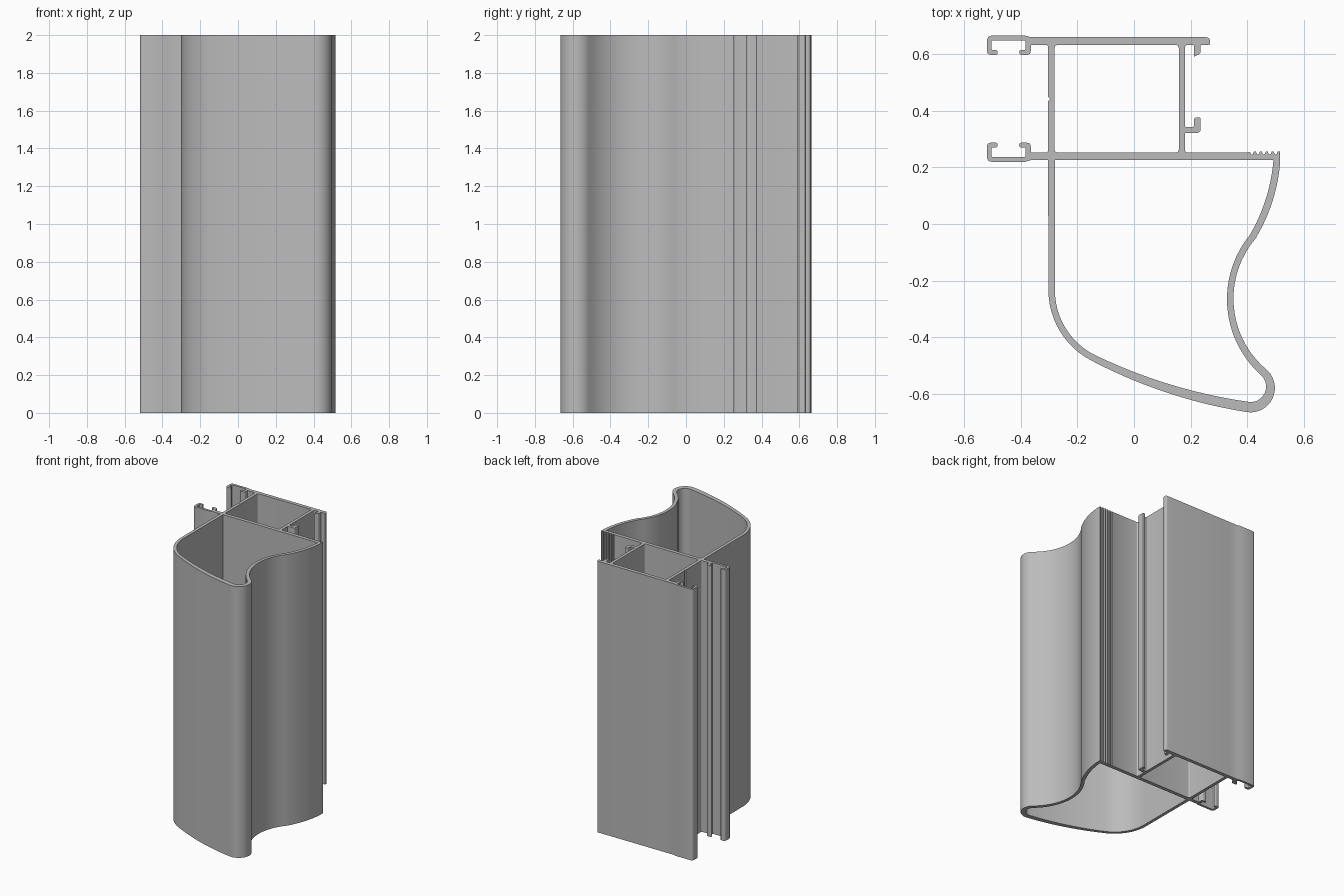
import bpy, bmesh, math
from mathutils import Vector

HEIGHT = 2.0
MIRROR = 0.884          # the two side channels mirror about y = MIRROR / 2


def rounded(corners, steps=4):
    """Open polyline; a third value on a corner rounds it by that distance."""
    out = []
    for i, c in enumerate(corners):
        p = Vector(c[:2])
        if len(c) == 2:
            out.append(p)
            continue
        a = p + (Vector(corners[i - 1][:2]) - p).normalized() * c[2]
        b = p + (Vector(corners[(i + 1) % len(corners)][:2]) - p).normalized() * c[2]
        for k in range(steps + 1):
            t = k / steps
            out.append(a * (1 - t) ** 2 + p * 2 * t * (1 - t) + b * t * t)
    return out


def arc(start, via, end, steps):
    """Circular arc through three points, without its start point."""
    a, b, c = Vector(start), Vector(via), Vector(end)
    d = 2 * (a.x * (b.y - c.y) + b.x * (c.y - a.y) + c.x * (a.y - b.y))
    aa, bb, cc = a.length_squared, b.length_squared, c.length_squared
    o = Vector(((aa * (b.y - c.y) + bb * (c.y - a.y) + cc * (a.y - b.y)) / d,
                (aa * (c.x - b.x) + bb * (a.x - c.x) + cc * (b.x - a.x)) / d))
    angles = [math.atan2(p.y - o.y, p.x - o.x) for p in (a, b, c)]
    sweep = (angles[2] - angles[0]) % math.tau
    if (angles[1] - angles[0]) % math.tau > sweep:
        sweep -= math.tau
    r = (a - o).length
    return [o + Vector((math.cos(t), math.sin(t))) * r
            for t in (angles[0] + sweep * k / steps for k in range(1, steps + 1))]


def arc_chain(start, pieces):
    out = [Vector(start)]
    for via, end, steps in pieces:
        out += arc(out[-1], via, end, steps)
    return out


# Hooked channel at the left of the back wall, and its mirror on the middle wall
channel = [(-0.365, 0.659), (-0.385, 0.665), (-0.519, 0.665, 0.02), (-0.519, 0.597, 0.015),
           (-0.481, 0.597, 0.008), (-0.481, 0.614, 0.008), (-0.503, 0.614, 0.004),
           (-0.503, 0.648, 0.006), (-0.383, 0.648, 0.006), (-0.383, 0.614, 0.004),
           (-0.405, 0.614, 0.008), (-0.405, 0.597, 0.008), (-0.364, 0.597, 0.015),
           (-0.364, 0.632, 0.004)]
mirrored = [(c[0], MIRROR - c[1], *c[2:]) for c in reversed(channel)]

# Box side wall with its small marking groove
left_wall = [(-0.303, 0.632, 0.01), (-0.303, 0.449), (-0.295, 0.441), (-0.303, 0.433),
             (-0.303, 0.252, 0.01)]

# Curved outer skin of the large chamber
outer_skin = arc_chain((-0.302, -0.235), [
    ((-0.259, -0.382), (-0.15, -0.482), 12),
    ((0.11, -0.593), (0.40, -0.664), 12),
    ((0.49, -0.613), (0.471, -0.517), 14),
    ((0.351, -0.27), (0.429, -0.051), 18),
    ((0.487, 0.075), (0.516, 0.22), 12)])

# Row of grip grooves on the free end of the middle wall
grooves = [(0.516, 0.255)]
for i in range(5):
    x = 0.500 - i * 0.021
    grooves += [(x + 0.007, 0.255), (x + 0.003, 0.246), (x - 0.003, 0.246), (x - 0.007, 0.255)]

# Right box wall with its two clips, then the end of the back wall
right_side = [(0.40, 0.252), (0.18, 0.252, 0.01), (0.18, 0.321), (0.235, 0.321, 0.015),
              (0.235, 0.376, 0.006), (0.211, 0.376, 0.012), (0.211, 0.342, 0.005),
              (0.18, 0.342, 0.006), (0.18, 0.632, 0.01), (0.211, 0.632, 0.004),
              (0.211, 0.59, 0.004), (0.235, 0.602, 0.005), (0.235, 0.632, 0.005),
              (0.268, 0.632, 0.005), (0.268, 0.659, 0.014)]

outline = (rounded(channel + left_wall + mirrored + [(-0.303, 0.225)])
           + outer_skin + rounded(grooves + right_side + [(-0.3, 0.659)]))

# Hollow chambers
box_chamber = rounded([(-0.28, 0.252, 0.012), (-0.28, 0.632, 0.012),
                       (0.158, 0.632, 0.012), (0.158, 0.252, 0.012)])
large_chamber = [Vector((-0.279, 0.225))] + arc_chain((-0.279, -0.235), [
    ((-0.24, -0.37), (-0.141, -0.461), 12),
    ((0.12, -0.564), (0.40, -0.627), 12),
    ((0.461, -0.597), (0.45, -0.535), 12),
    ((0.328, -0.27), (0.409, -0.038), 18),
    ((0.464, 0.085), (0.492, 0.225), 12)])

# Fill the cross-section and extrude it to full height
bm = bmesh.new()
for loop in (outline, box_chamber, large_chamber):
    verts = [bm.verts.new((p.x, p.y, 0)) for p in loop]
    for i, v in enumerate(verts):
        bm.edges.new((verts[i - 1], v))
bmesh.ops.remove_doubles(bm, verts=bm.verts[:], dist=0.0003)
bmesh.ops.triangle_fill(bm, use_beauty=True, edges=bm.edges[:])
top = bmesh.ops.extrude_face_region(bm, geom=bm.faces[:], use_keep_orig=True)
bmesh.ops.translate(bm, vec=(0, 0, HEIGHT),
                    verts=[g for g in top["geom"] if isinstance(g, bmesh.types.BMVert)])
bmesh.ops.recalc_face_normals(bm, faces=bm.faces[:])

if "Cube" in bpy.data.objects:
    bpy.data.objects.remove(bpy.data.objects["Cube"], do_unlink=True)

mesh = bpy.data.meshes.new("extruded_frame_profile")
bm.to_mesh(mesh)
bm.free()
profile = bpy.data.objects.new("extruded_frame_profile", mesh)
bpy.context.collection.objects.link(profile)

# Plain grey metal
grey = bpy.data.materials.new("grey_aluminium")
grey.use_nodes = True
colour = (0.5, 0.5, 0.5, 1)
grey.diffuse_color = colour
grey.node_tree.nodes["Principled BSDF"].inputs["Base Color"].default_value = colour
mesh.materials.append(grey)

bpy.ops.object.select_all(action="DESELECT")
profile.select_set(True)
bpy.context.view_layer.objects.active = profile
bpy.ops.object.shade_smooth_by_angle(angle=math.radians(30))
